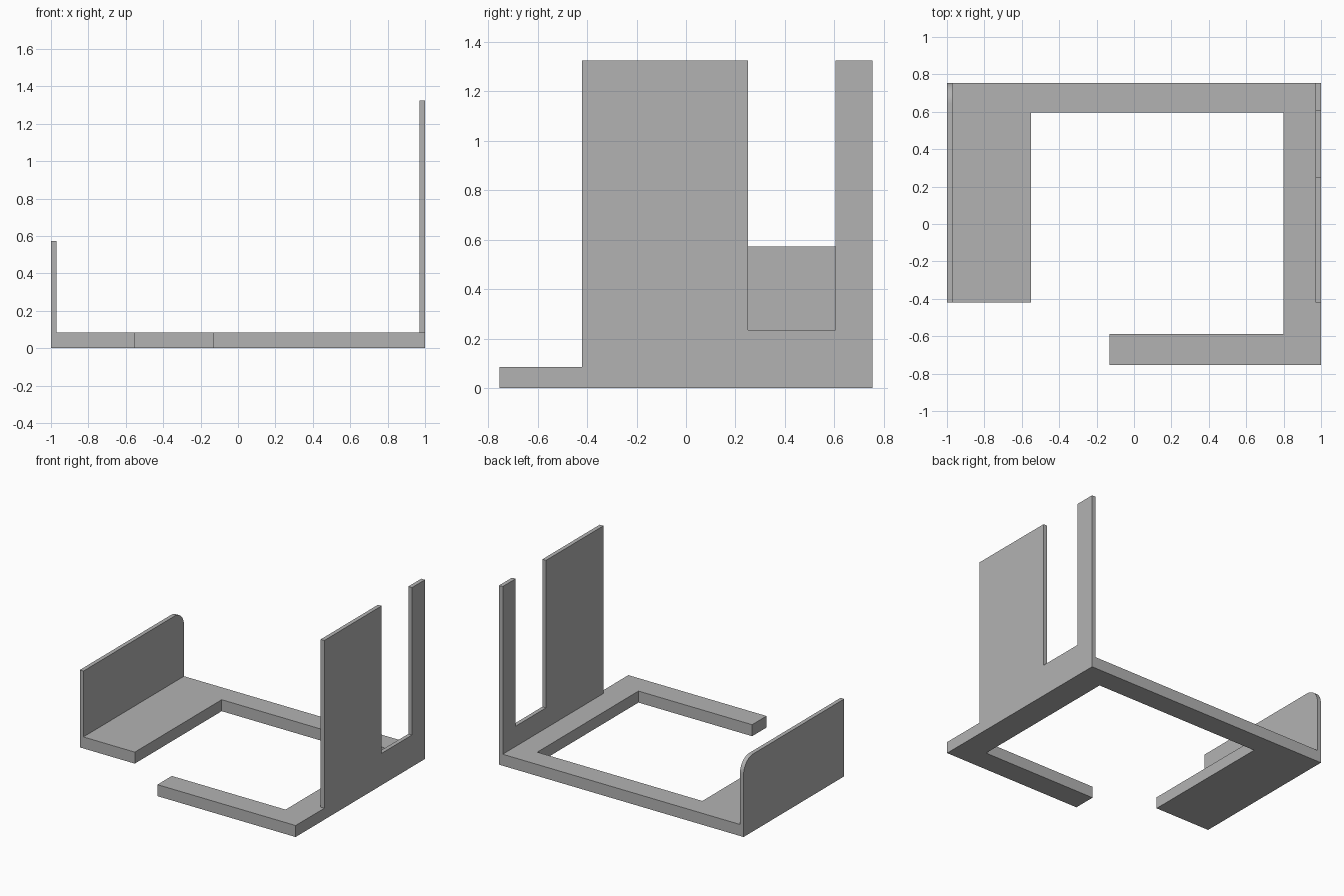
import bpy
import bmesh
import math
from mathutils import Vector

cube = bpy.data.objects.get("Cube")
if cube:
    bpy.data.objects.remove(cube, do_unlink=True)

# One plain grey for the whole bracket
grey = bpy.data.materials.new("plain grey")
grey.use_nodes = True
colour = (0.45, 0.45, 0.45, 1)
grey.diffuse_color = colour
grey.node_tree.nodes["Principled BSDF"].inputs["Base Color"].default_value = colour

BASE = 0.085      # base thickness
WALL = 0.03       # wall thickness
FRONT, BACK = -0.42, 0.755


def extruded(name, outline, offset):
    """Flat outline of 3D points, thickened along offset."""
    mesh = bpy.data.meshes.new(name)
    bm = bmesh.new()
    face = bm.faces.new([bm.verts.new(p) for p in outline])
    new = bmesh.ops.extrude_face_region(bm, geom=[face])["geom"]
    verts = [v for v in new if isinstance(v, bmesh.types.BMVert)]
    bmesh.ops.translate(bm, verts=verts, vec=Vector(offset))
    bmesh.ops.recalc_face_normals(bm, faces=bm.faces)
    bm.to_mesh(mesh)
    bm.free()
    mesh.materials.append(grey)
    obj = bpy.data.objects.new(name, mesh)
    bpy.context.collection.objects.link(obj)
    return obj


# Open base frame: wide right arm, back bar, left bar, short front arm
base = [(-1, BACK), (-1, FRONT), (-0.55, FRONT), (-0.55, 0.595),
        (0.8, 0.595), (0.8, -0.587), (-0.13, -0.587), (-0.13, -BACK),
        (1, -BACK), (1, BACK)]
extruded("base_frame", [(x, y, 0) for x, y in base], (0, 0, BASE))

# Tall left wall with an open slot
tall = [(FRONT, BASE), (BACK, BASE), (BACK, 1.325), (0.605, 1.325),
        (0.605, 0.235), (0.25, 0.235), (0.25, 1.325), (FRONT, 1.325)]
extruded("slotted_wall", [(1, y, z) for y, z in tall], (-WALL, 0, 0))

# Low right wall with a rounded upper back corner
TOP, R, STEPS = 0.572, 0.11, 12
arc = [(BACK - R + R * math.cos(a), TOP - R + R * math.sin(a))
       for a in (math.pi / 2 * i / STEPS for i in range(STEPS + 1))]
low = [(FRONT, BASE), (BACK, BASE)] + arc + [(FRONT, TOP)]
low_wall = extruded("low_wall", [(-1, y, z) for y, z in low], (WALL, 0, 0))

# Smooth only the rounded corner
bpy.context.view_layer.objects.active = low_wall
low_wall.select_set(True)
bpy.ops.object.shade_smooth_by_angle(angle=math.radians(30))
